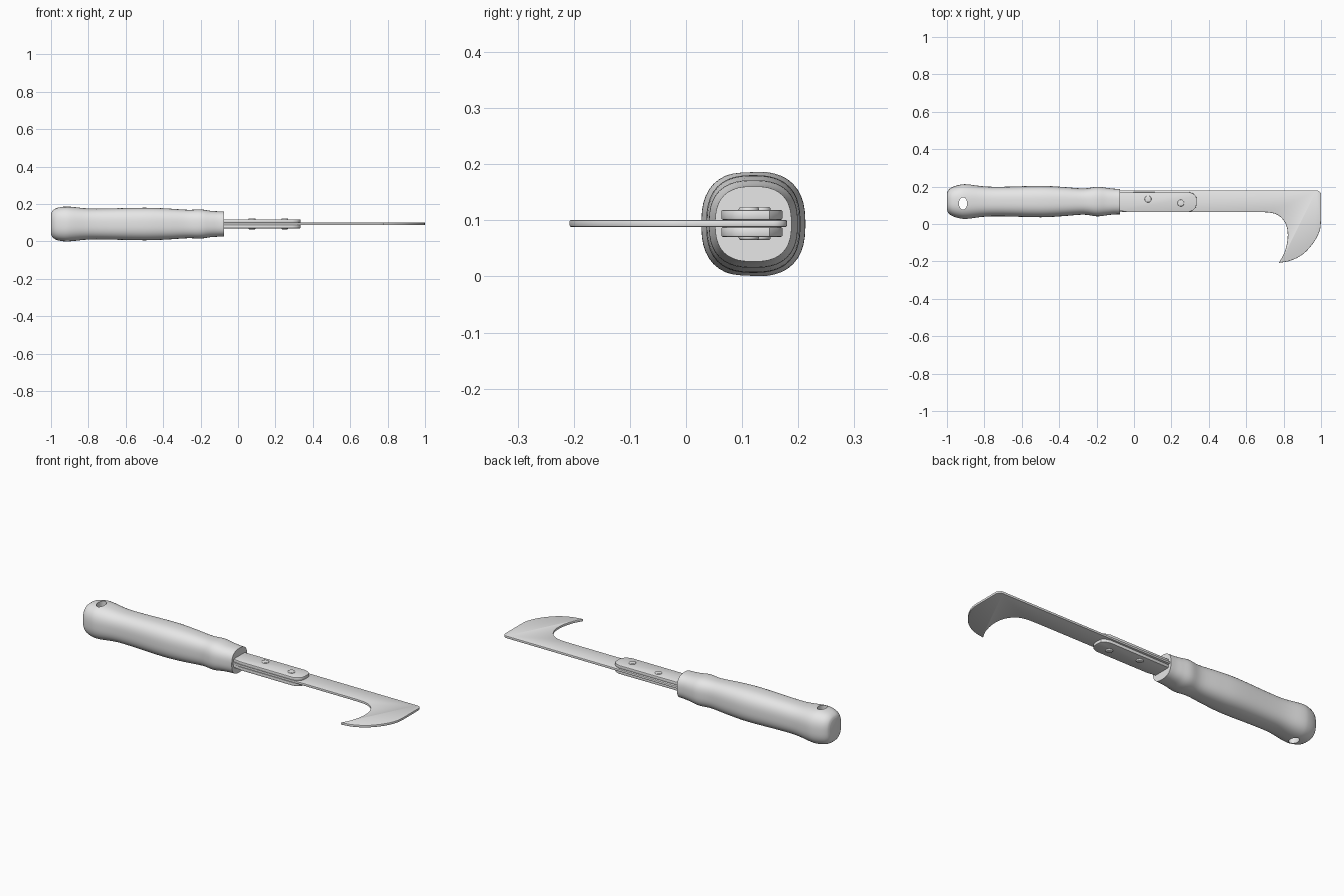
import bpy, bmesh, math
from mathutils import Vector

cube = bpy.data.objects.get("Cube")
if cube:
    bpy.data.objects.remove(cube)

grey = bpy.data.materials.new("plain grey")
grey.use_nodes = True
colour = (0.8, 0.8, 0.8, 1)
grey.diffuse_color = colour
grey.node_tree.nodes["Principled BSDF"].inputs["Base Color"].default_value = colour

MID_Y, MID_Z = 0.12, 0.0945


def add_object(name, bm):
    bmesh.ops.recalc_face_normals(bm, faces=bm.faces)
    mesh = bpy.data.meshes.new(name)
    bm.to_mesh(mesh)
    bm.free()
    mesh.materials.append(grey)
    obj = bpy.data.objects.new(name, mesh)
    bpy.context.collection.objects.link(obj)
    return obj


def apply_and_smooth(obj, angle=35):
    bpy.ops.object.select_all(action='DESELECT')
    obj.select_set(True)
    bpy.context.view_layer.objects.active = obj
    for mod in list(obj.modifiers):
        bpy.ops.object.modifier_apply(modifier=mod.name)
    bpy.ops.object.shade_smooth_by_angle(angle=math.radians(angle))


def spline(points, steps):
    """Catmull-Rom curve through the points."""
    pts = [Vector(p) for p in points]
    pts = [pts[0] * 2 - pts[1]] + pts + [pts[-1] * 2 - pts[-2]]
    out = []
    for a, b, c, d in zip(pts, pts[1:], pts[2:], pts[3:]):
        for i in range(steps):
            t = i / steps
            out.append(0.5 * (2 * b + (c - a) * t + (2 * a - 5 * b + 4 * c - d) * t * t
                              + (3 * b - a - 3 * c + d) * t ** 3))
    return out + [pts[-2]]


def slab(name, outline, z0, z1, bevel):
    """Flat part cut from an outline, with softened edges."""
    bm = bmesh.new()
    face = bm.faces.new([bm.verts.new((p[0], p[1], z0)) for p in outline])
    top = bmesh.ops.extrude_face_region(bm, geom=[face])["geom"]
    verts = [g for g in top if isinstance(g, bmesh.types.BMVert)]
    bmesh.ops.translate(bm, verts=verts, vec=(0, 0, z1 - z0))
    obj = add_object(name, bm)
    mod = obj.modifiers.new("edge", 'BEVEL')
    mod.width = bevel
    mod.segments = 2
    mod.limit_method = 'ANGLE'
    mod.angle_limit = math.radians(50)
    apply_and_smooth(obj)
    return obj


def cylinder(name, x, y, z, rx, ry, depth, bevel=0):
    bm = bmesh.new()
    bmesh.ops.create_cone(bm, cap_ends=True, segments=32, radius1=1, radius2=1, depth=depth)
    bmesh.ops.scale(bm, verts=bm.verts, vec=(rx, ry, 1))
    bmesh.ops.translate(bm, verts=bm.verts, vec=(x, y, z))
    if bevel:
        rims = [e for e in bm.edges if abs(e.verts[0].co.z - e.verts[1].co.z) < 1e-5]
        bmesh.ops.bevel(bm, geom=rims, offset=bevel, segments=3, profile=0.5, affect='EDGES')
    return add_object(name, bm)


# Handle: rounded-square sections (x, half width, half height) along its length
sections = spline([
    (-1, 0.045, 0.055), (-0.992, 0.062, 0.071), (-0.97, 0.078, 0.085),
    (-0.93, 0.09, 0.093), (-0.89, 0.092, 0.092), (-0.8, 0.081, 0.083),
    (-0.7, 0.079, 0.083), (-0.5, 0.084, 0.087), (-0.38, 0.078, 0.083),
    (-0.27, 0.070, 0.076), (-0.2, 0.079, 0.078), (-0.15, 0.074, 0.071),
    (-0.11, 0.069, 0.068), (-0.075, 0.068, 0.067)], 4)
SIDES = 48
bm = bmesh.new()
rings = []
for x, hy, hz in sections:
    ring = []
    for i in range(SIDES):
        a = math.tau * i / SIDES
        c, s = math.cos(a), math.sin(a)
        r = (abs(c) ** 2.6 + abs(s) ** 2.6) ** (-1 / 2.6)
        ring.append(bm.verts.new((x, MID_Y + hy * r * c, MID_Z - 0.001 + hz * r * s)))
    rings.append(ring)
for lower, upper in zip(rings, rings[1:]):
    for i in range(SIDES):
        j = (i + 1) % SIDES
        bm.faces.new((lower[i], lower[j], upper[j], upper[i]))
bm.faces.new(rings[0])
bm.faces.new(rings[-1])
handle = add_object("handle", bm)

# Hanging hole through the butt of the handle
cutter = cylinder("hole_cutter", -0.914, 0.11, MID_Z, 0.022, 0.033, 0.4)
cutter.hide_render = True
hole = handle.modifiers.new("hole", 'BOOLEAN')
hole.operation = 'DIFFERENCE'
hole.solver = 'EXACT'
hole.object = cutter
apply_and_smooth(handle, 40)
bpy.data.objects.remove(cutter)

# Hooked blade
corner = [(0.975 + 0.025 * math.sin(a), 0.155 + 0.025 * math.cos(a))
          for a in (math.pi / 2 * i / 6 for i in range(7))]
outer = spline([(1, 0.02, 0), (0.993, -0.035, 0), (0.96, -0.1, 0),
                (0.905, -0.16, 0), (0.84, -0.195, 0), (0.775, -0.208, 0)], 5)
inner = spline([(0.775, -0.208, 0), (0.803, -0.155, 0), (0.82, -0.09, 0), (0.82, -0.03, 0),
                (0.803, 0.015, 0), (0.77, 0.047, 0), (0.725, 0.061, 0), (0.65, 0.064, 0)], 5)
slab("blade", [(-0.1, 0.18)] + corner + outer + inner[1:] + [(-0.1, 0.064)],
     MID_Z - 0.0065, MID_Z + 0.0065, 0.003)

# Clamping plates on both faces of the blade
plate = [(-0.1, 0.169), (0.29, 0.172), (0.315, 0.164), (0.332, 0.149), (0.335, 0.13),
         (0.335, 0.106), (0.330, 0.088), (0.314, 0.072), (0.29, 0.063),
         (-0.03, 0.063), (-0.06, 0.068), (-0.1, 0.073)]
for name, side in (("upper_plate", 1), ("lower_plate", -1)):
    z0, z1 = sorted((MID_Z + side * 0.0065, MID_Z + side * 0.024))
    slab(name, plate, z0, z1, 0.003)

# Rivets through the plates
for name, x, y in (("rear_rivet", 0.075, 0.133), ("front_rivet", 0.25, 0.112)):
    apply_and_smooth(cylinder(name, x, y, MID_Z, 0.018, 0.018, 0.059, 0.004), 50)
